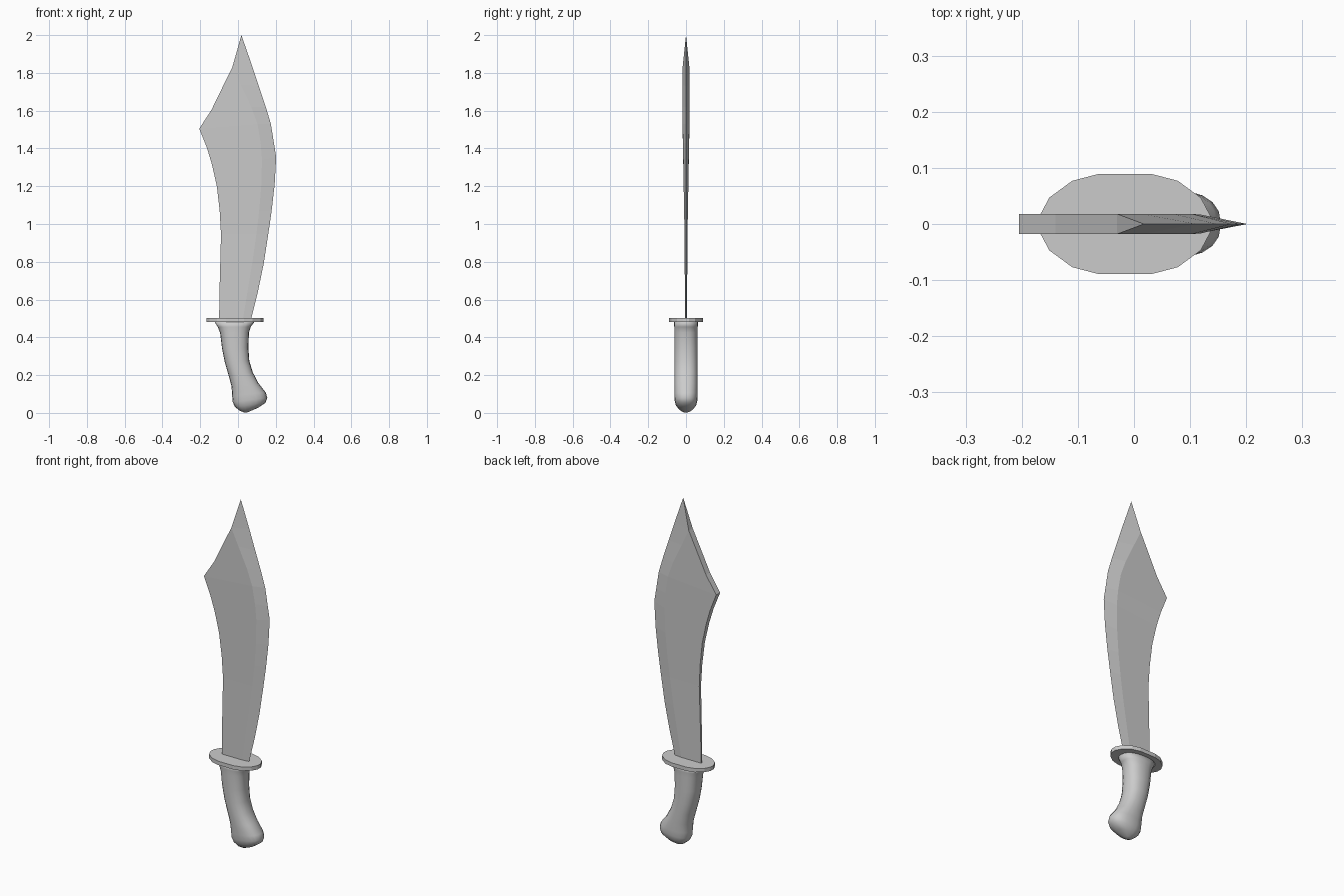
import bpy, bmesh, math


def loft(name, rings, smooth=False):
    """Skin a list of equal-length closed rings and cap both ends."""
    bm = bmesh.new()
    loops = [[bm.verts.new(p) for p in ring] for ring in rings]
    n = len(loops[0])
    for a, b in zip(loops, loops[1:]):
        for i in range(n):
            j = (i + 1) % n
            bm.faces.new((a[i], a[j], b[j], b[i]))
    bm.faces.new(loops[0])
    bm.faces.new(loops[-1])
    bmesh.ops.remove_doubles(bm, verts=bm.verts, dist=0.0002)
    bmesh.ops.recalc_face_normals(bm, faces=bm.faces)
    mesh = bpy.data.meshes.new(name)
    bm.to_mesh(mesh)
    bm.free()
    obj = bpy.data.objects.new(name, mesh)
    bpy.context.collection.objects.link(obj)
    for p in mesh.polygons:
        p.use_smooth = smooth
    return obj


# Blade rows: spine (x, z), bevel line (x, z), cutting edge (x, z), half thickness
rows = [
    ((-0.100, 0.490), (0.025, 0.490), (0.068, 0.490), 0.005),
    ((-0.098, 0.640), (0.050, 0.640), (0.105, 0.640), 0.006),
    ((-0.094, 0.790), (0.075, 0.790), (0.136, 0.790), 0.007),
    ((-0.090, 0.945), (0.097, 0.945), (0.160, 0.945), 0.008),
    ((-0.097, 1.070), (0.112, 1.070), (0.178, 1.070), 0.010),
    ((-0.112, 1.200), (0.123, 1.200), (0.194, 1.210), 0.0125),
    ((-0.138, 1.315), (0.127, 1.340), (0.202, 1.355), 0.0145),
    ((-0.165, 1.405), (0.120, 1.430), (0.190, 1.430), 0.0165),
    ((-0.205, 1.505), (0.103, 1.530), (0.174, 1.530), 0.018),
    ((-0.140, 1.605), (0.070, 1.620), (0.147, 1.620), 0.018),
    ((-0.067, 1.755), (0.015, 1.735), (0.110, 1.730), 0.018),
    ((-0.030, 1.830), (-0.030, 1.830), (0.072, 1.845), 0.018),
    ((0.018, 2.000), (0.018, 2.000), (0.018, 2.000), 0.0),
]
loft("blade", [[(s[0], -t, s[1]), (b[0], -t, b[1]), (e[0], 0, e[1]),
                (b[0], t, b[1]), (s[0], t, s[1])] for s, b, e, t in rows])

# Guard: faceted oval plate mirrored from one quarter outline
quarter = [(0.152, 0.015), (0.135, 0.047), (0.094, 0.077), (0.048, 0.089)]
half = quarter + [(-x, y) for x, y in reversed(quarter)]
outline = half + [(x, -y) for x, y in reversed(half)]
loft("guard", [[(x - 0.016, y, z) for x, y in outline] for z in (0.481, 0.503)])

# Grip: rings given by back point, front point and half depth
grip = [
    ((-0.125, 0.483), (0.088, 0.483), 0.064),
    ((-0.107, 0.455), (0.067, 0.455), 0.062),
    ((-0.095, 0.425), (0.058, 0.425), 0.062),
    ((-0.085, 0.345), (0.055, 0.345), 0.062),
    ((-0.070, 0.270), (0.060, 0.275), 0.062),
    ((-0.050, 0.200), (0.078, 0.215), 0.062),
    ((-0.034, 0.140), (0.108, 0.158), 0.062),
    ((-0.031, 0.090), (0.147, 0.108), 0.062),
    ((-0.028, 0.057), (0.155, 0.080), 0.061),
    ((-0.016, 0.032), (0.146, 0.054), 0.055),
    ((0.008, 0.012), (0.108, 0.028), 0.038),
    ((0.030, 0.003), (0.060, 0.007), 0.016),
    ((0.042, 0.001), (0.046, 0.001), 0.002),
]


def soft(v):
    return math.copysign(abs(v) ** 0.85, v)


SIDES = 20
rings = []
for (x0, z0), (x1, z1), d in grip:
    ring = []
    for i in range(SIDES):
        a = 2 * math.pi * i / SIDES
        c, s = soft(math.cos(a)), soft(math.sin(a))
        f = (c + 1) / 2
        ring.append((x0 + (x1 - x0) * f, d * s, z0 + (z1 - z0) * f))
    rings.append(ring)
loft("grip", rings, smooth=True)
